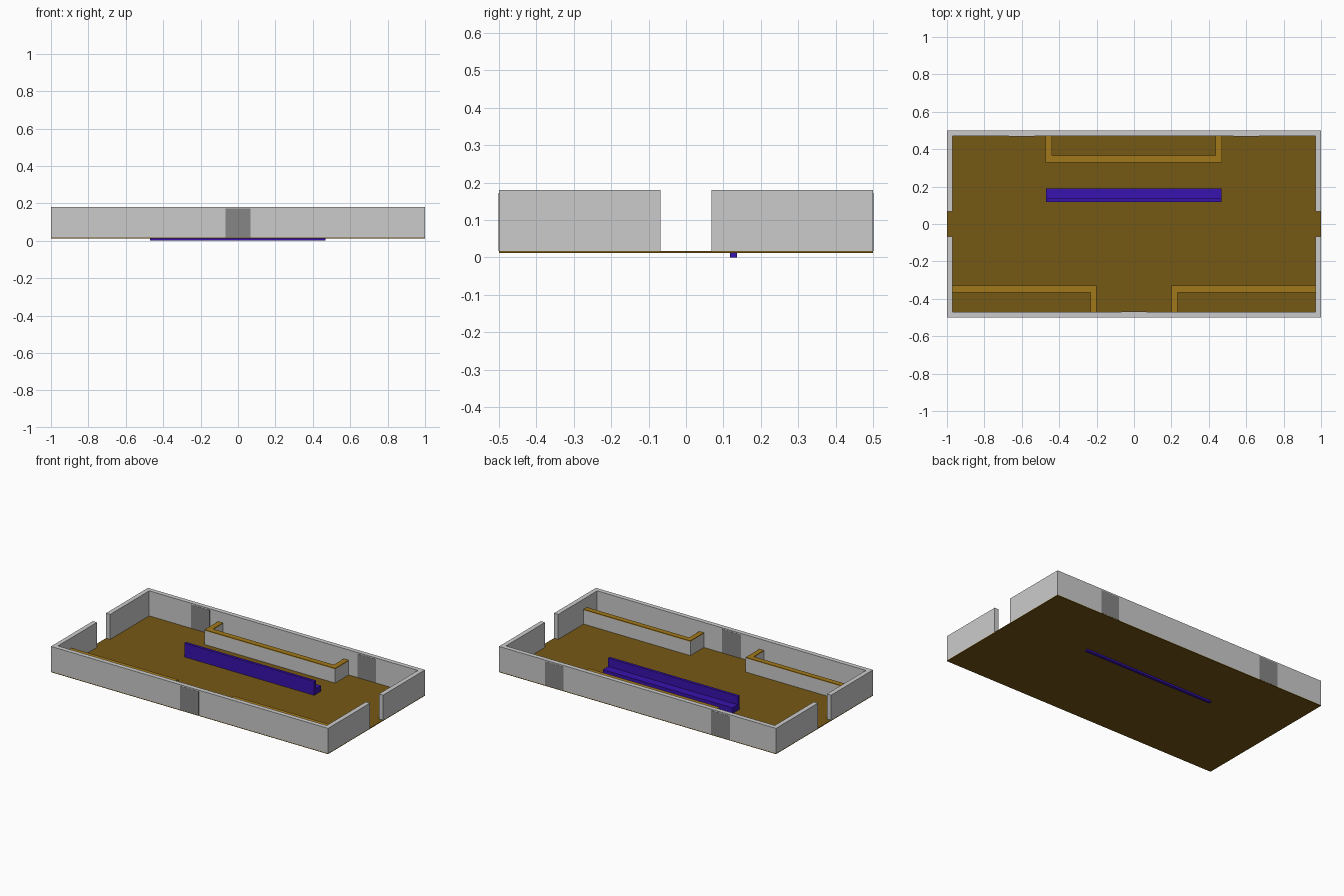
import bpy, bmesh

if "Cube" in bpy.data.objects:
    bpy.data.objects.remove(bpy.data.objects["Cube"])

FLOOR = 0.017      # top of the floor
WALL_TOP = 0.18
CAP_LOW, CAP_TOP = 0.107, 0.113


def material(name, rgb):
    m = bpy.data.materials.new(name)
    m.diffuse_color = (*rgb, 1)
    m.use_nodes = True
    m.node_tree.nodes["Principled BSDF"].inputs["Base Color"].default_value = m.diffuse_color
    return m


def prism(name, outline, z0, z1, mat=None):
    """Extrude a plan outline from z0 to z1."""
    bm = bmesh.new()
    face = bm.faces.new([bm.verts.new((x, y, z0)) for x, y in outline])
    ext = bmesh.ops.extrude_face_region(bm, geom=[face])
    verts = [v for v in ext["geom"] if isinstance(v, bmesh.types.BMVert)]
    bmesh.ops.translate(bm, verts=verts, vec=(0, 0, z1 - z0))
    bmesh.ops.recalc_face_normals(bm, faces=bm.faces)
    mesh = bpy.data.meshes.new(name)
    bm.to_mesh(mesh)
    bm.free()
    obj = bpy.data.objects.new(name, mesh)
    bpy.context.collection.objects.link(obj)
    if mat:
        mesh.materials.append(mat)
    return obj


def rect(x0, x1, y0, y1):
    return [(x0, y0), (x1, y0), (x1, y1), (x0, y1)]


def flip(outline, sx, sy):
    return [(x * sx, y * sy) for x, y in outline]


wood = material("floor_wood", (0.18, 0.10, 0.007))
trim = material("counter_wood", (0.36, 0.19, 0.01))
purple = material("bench_purple", (0.04, 0.006, 0.42))
dark = material("door_grey", (0.24, 0.24, 0.24))

# Floor
prism("floor", rect(-1, 1, -0.5, 0.5), 0.012, FLOOR, wood)

# Walls: two C-shaped halves leaving a gap at each end
half_wall = [(-1, 0.068), (-1, 0.5), (1, 0.5), (1, 0.068),
             (0.97, 0.068), (0.97, 0.47), (-0.97, 0.47), (-0.97, 0.068)]
prism("back_wall", half_wall, FLOOR, WALL_TOP)
prism("front_wall", flip(half_wall, 1, -1), FLOOR, WALL_TOP)

# Door panels, a hair proud of both wall faces
for name, x, y in (("front_door", 0, -0.485),
                   ("back_door_left", -0.6, 0.485),
                   ("back_door_right", 0.6, 0.485)):
    prism(name, rect(x - 0.067, x + 0.067, y - 0.016, y + 0.016),
          FLOOR, 0.172, dark)


# Counters: grey body with a thin wooden top
def counter(name, outline):
    prism(name + "_body", outline, FLOOR, CAP_LOW)
    prism(name + "_top", outline, CAP_LOW, CAP_TOP, trim)


counter("back_counter", [(-0.473, 0.47), (-0.473, 0.33), (0.47, 0.33),
                         (0.47, 0.47), (0.435, 0.47), (0.435, 0.367),
                         (-0.438, 0.367), (-0.438, 0.47)])
corner = [(0.2, -0.47), (0.2, -0.33), (0.97, -0.33),
          (0.97, -0.365), (0.233, -0.365), (0.233, -0.47)]
counter("front_right_counter", corner)
counter("front_left_counter", flip(corner, -1, 1))

# Bench: tall back panel reaching below the floor, low seat behind it
prism("bench_back", rect(-0.47, 0.467, 0.118, 0.136), 0, 0.108, purple)
prism("bench_seat", rect(-0.47, 0.467, 0.136, 0.19), FLOOR, 0.053, purple)
